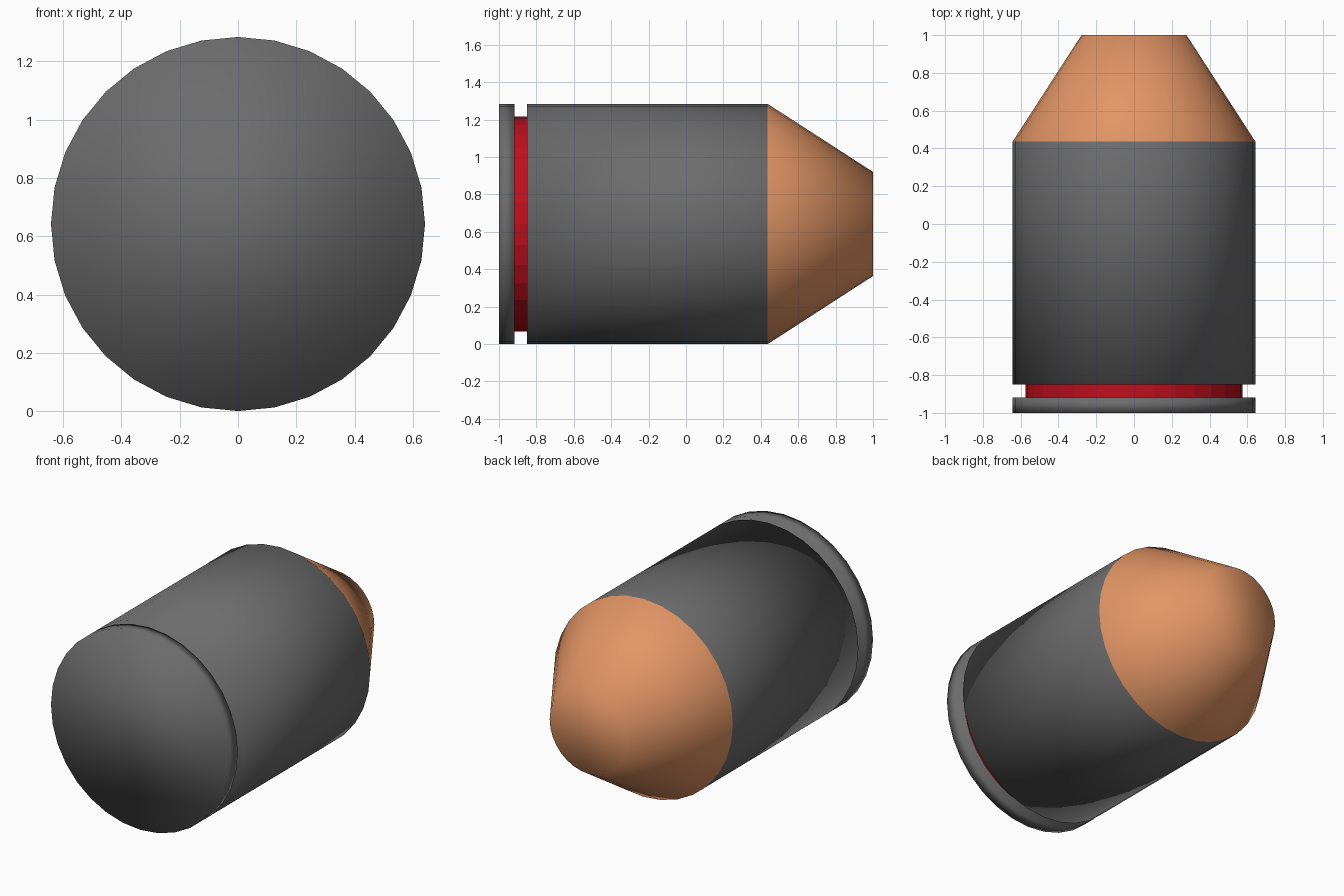
import bpy, bmesh
from math import radians
from mathutils import Matrix

if "Cube" in bpy.data.objects:
    bpy.data.objects.remove(bpy.data.objects["Cube"])

R = 0.642       # outer radius, also the height of the axis
SIDES = 32


def material(name, color):
    mat = bpy.data.materials.new(name)
    mat.diffuse_color = color
    mat.use_nodes = True
    mat.node_tree.nodes["Principled BSDF"].inputs["Base Color"].default_value = mat.diffuse_color
    return mat


def turned_part(name, sections, mats, smooth=True):
    """Welded, capped cone sections along y, each (y0, y1, r0, r1); one material per section."""
    bm = bmesh.new()
    for i, (y0, y1, r0, r1) in enumerate(sections):
        place = Matrix.Translation((0, (y0 + y1) / 2, R)) @ Matrix.Rotation(radians(-90), 4, 'X')
        old = set(bm.faces)
        bmesh.ops.create_cone(bm, cap_ends=True, segments=SIDES, radius1=r0, radius2=r1,
                              depth=y1 - y0, matrix=place)
        for f in set(bm.faces) - old:
            f.material_index = i
            f.smooth = smooth
    # Drop the caps hidden at inner joints, then weld the sections
    joints = [s[1] for s in sections[:-1]]
    hidden = [f for f in bm.faces if len(f.verts) == SIDES
              and any(abs(f.calc_center_median().y - j) < 1e-4 for j in joints)]
    bmesh.ops.delete(bm, geom=hidden, context='FACES_ONLY')
    bmesh.ops.remove_doubles(bm, verts=bm.verts, dist=1e-4)
    mesh = bpy.data.meshes.new(name)
    bm.to_mesh(mesh)
    bm.free()
    for mat in mats:
        mesh.materials.append(mat)
    obj = bpy.data.objects.new(name, mesh)
    bpy.context.collection.objects.link(obj)
    return obj


dark = material("dark_grey", (0.15, 0.15, 0.15, 1))
red = material("red", (0.52, 0.005, 0.013, 1))
copper = material("copper", (0.76, 0.30, 0.13, 1))

# Rear flange, recessed red band, main casing flowing into the tapered tip
turned_part("base_rim", [(-1.0, -0.918, R, R)], [dark])
turned_part("groove_band", [(-0.918, -0.85, 0.575, 0.575)], [red], smooth=False)
turned_part("casing_and_tip", [(-0.85, 0.437, R, R), (0.437, 1.0, R, 0.278)], [dark, copper])
